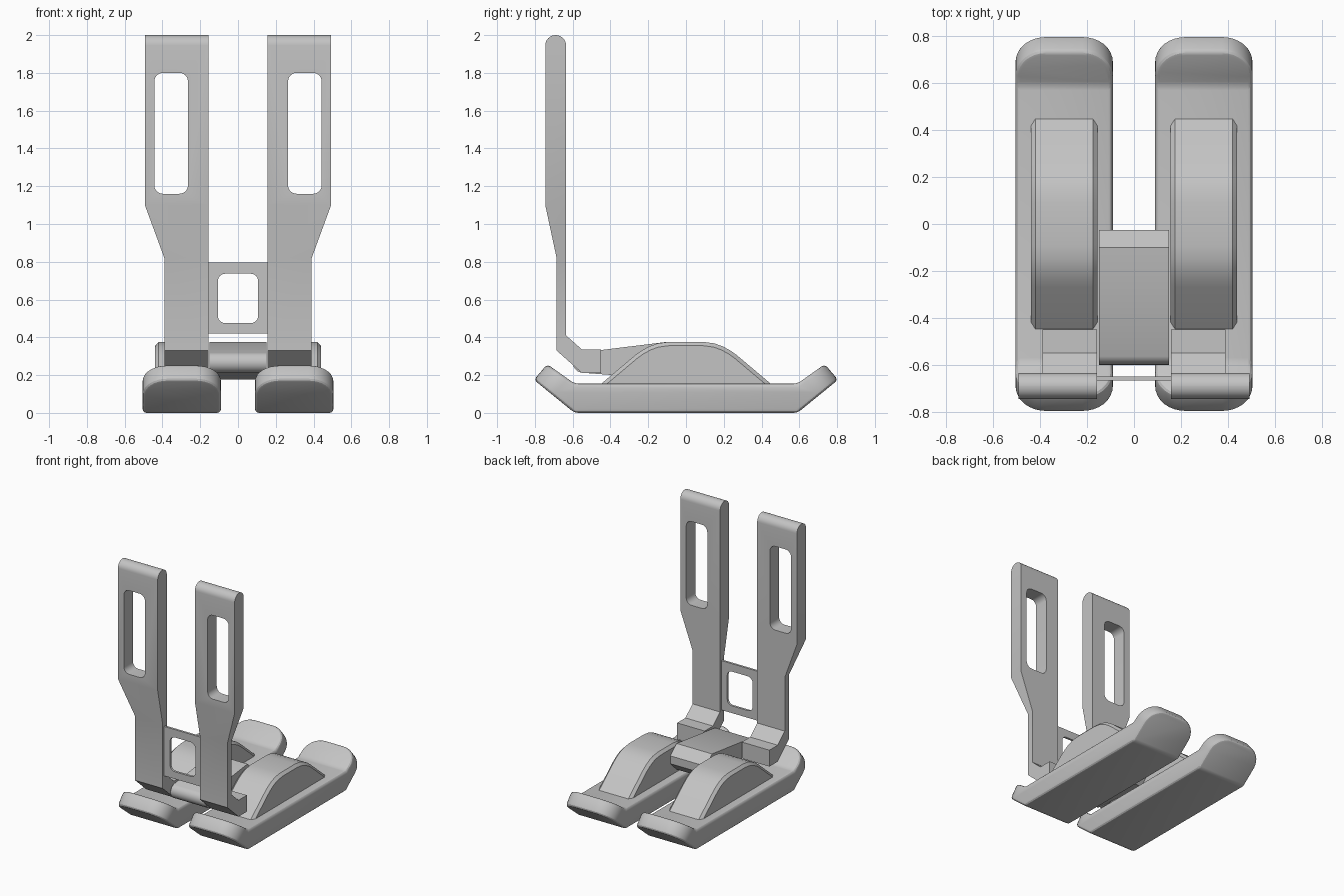
import bpy, bmesh, math
from mathutils import Vector

if "Cube" in bpy.data.objects:
    bpy.data.objects.remove(bpy.data.objects["Cube"])

steel = bpy.data.materials.new("brushed steel grey")
steel.diffuse_color = (0.55, 0.55, 0.55, 1)
steel.use_nodes = True
steel.node_tree.nodes["Principled BSDF"].inputs["Base Color"].default_value = steel.diffuse_color


def finish(name, bm, bevel=0, mirror=False, cutter=None):
    """Turn a bmesh into a finished object."""
    bmesh.ops.recalc_face_normals(bm, faces=bm.faces[:])
    me = bpy.data.meshes.new(name)
    bm.to_mesh(me)
    bm.free()
    ob = bpy.data.objects.new(name, me)
    bpy.context.collection.objects.link(ob)
    me.materials.append(steel)
    if cutter:
        m = ob.modifiers.new("cut", 'BOOLEAN')
        m.operation, m.object, m.solver = 'DIFFERENCE', cutter, 'EXACT'
    if bevel:
        m = ob.modifiers.new("bevel", 'BEVEL')
        m.width, m.segments, m.limit_method = bevel, 3, 'ANGLE'
        m.angle_limit = math.radians(35)
    if mirror:
        m = ob.modifiers.new("mirror", 'MIRROR')
        m.use_mirror_merge = False
    for o in bpy.context.selected_objects:
        o.select_set(False)
    bpy.context.view_layer.objects.active = ob
    ob.select_set(True)
    for m in list(ob.modifiers):
        bpy.ops.object.modifier_apply(modifier=m.name)
    bpy.ops.object.shade_smooth_by_angle(angle=math.radians(28))
    return ob


def extrude_yz(pts, x0, x1):
    """Side profile extruded along x."""
    bm = bmesh.new()
    f = bm.faces.new([bm.verts.new((x0, y, z)) for y, z in pts])
    r = bmesh.ops.extrude_face_region(bm, geom=[f])
    vs = [v for v in r["geom"] if isinstance(v, bmesh.types.BMVert)]
    bmesh.ops.translate(bm, verts=vs, vec=(x1 - x0, 0, 0))
    return bm


def slot_cutter(name, x0, x1, z0, z1, r):
    """Rounded rectangle prism through the upright plates."""
    pts = []
    for i, (cx, cz) in enumerate([(x1 - r, z1 - r), (x0 + r, z1 - r), (x0 + r, z0 + r), (x1 - r, z0 + r)]):
        for k in range(7):
            a = math.pi / 2 * (i + k / 6)
            pts.append((cx + r * math.cos(a), cz + r * math.sin(a)))
    bm = bmesh.new()
    f = bm.faces.new([bm.verts.new((x, -0.9, z)) for x, z in pts])
    r = bmesh.ops.extrude_face_region(bm, geom=[f])
    vs = [v for v in r["geom"] if isinstance(v, bmesh.types.BMVert)]
    bmesh.ops.translate(bm, verts=vs, vec=(0, 0.5, 0))
    ob = finish(name, bm)
    ob.hide_render = True
    return ob


# skis: flat runners with raised rounded tips
half = [(0.59, 0.0), (0.805, 0.175), (0.735, 0.258), (0.59, 0.155)]
bm = extrude_yz(half + [(-y, z) for y, z in reversed(half)], 0.09, 0.505)
tips = [e for e in bm.edges if all(abs(v.co.y) > 0.7 for v in e.verts)
        and abs(e.verts[0].co.x - e.verts[1].co.x) < 0.01]
bmesh.ops.bevel(bm, geom=tips, offset=0.13, segments=8, profile=0.5, affect='EDGES')
finish("ski_runners", bm, bevel=0.02, mirror=True)

# humps on top of the skis
side = [(0.46, 0.145), (0.27, 0.305), (0.235, 0.33), (0.195, 0.352), (0.15, 0.368), (0.09, 0.376)]
bm = extrude_yz(side + [(-y, z) for y, z in reversed(side)], 0.155, 0.44)
rims = [e for e in bm.edges if abs(e.verts[0].co.x - e.verts[1].co.x) < 0.01
        and max(v.co.z for v in e.verts) > 0.2]
bmesh.ops.bevel(bm, geom=rims, offset=0.02, segments=1, affect='EDGES')
finish("ski_humps", bm, mirror=True)

# central hinge block with a rounded front
block = [(-0.1, 0.376), (-0.025, 0.31), (-0.025, 0.25), (-0.1, 0.178), (-0.54, 0.212)]
block += [(-0.545 + 0.055 * math.cos(a), 0.267 + 0.055 * math.sin(a))
          for a in [math.radians(255 - 18 * k) for k in range(9)]]
finish("hinge_block", extrude_yz(block, -0.15, 0.15))

# upright brackets: stations of (front y, z, back y, z, outer x)
stations = [(-0.45, 0.21, -0.45, 0.335, 0.39), (-0.55, 0.21, -0.55, 0.335, 0.39),
            (-0.685, 0.33, -0.635, 0.41, 0.39), (-0.685, 0.82, -0.635, 0.82, 0.39),
            (-0.745, 1.10, -0.635, 1.10, 0.493)]
for k in range(9):
    a = math.pi / 2 * k / 8 * 0.98
    d, z = 0.055 * math.cos(a), 1.945 + 0.055 * math.sin(a)
    stations.append((-0.69 - d, z, -0.69 + d, z, 0.493))
bm = bmesh.new()
rings = [[bm.verts.new(c) for c in ((0.157, fy, fz), (x, fy, fz), (x, by, bz), (0.157, by, bz))]
         for fy, fz, by, bz, x in stations]
for a, b in zip(rings, rings[1:]):
    for i in range(4):
        j = (i + 1) % 4
        bm.faces.new((a[i], a[j], b[j], b[i]))
bm.faces.new(rings[0])
bm.faces.new(rings[-1])
finish("upright_brackets", bm, mirror=True,
       cutter=slot_cutter("upright_slot_cutter", 0.265, 0.443, 1.16, 1.80, 0.045))

# thin cross plate joining the uprights, with a window
bm = extrude_yz([(-0.667, 0.42), (-0.65, 0.42), (-0.65, 0.797), (-0.667, 0.797)], -0.16, 0.16)
finish("cross_plate", bm,
       cutter=slot_cutter("plate_window_cutter", -0.107, 0.107, 0.475, 0.737, 0.04))

# remove the cutters, which are no longer needed
for ob in [o for o in bpy.data.objects if o.name.endswith("cutter")]:
    bpy.data.objects.remove(ob)
